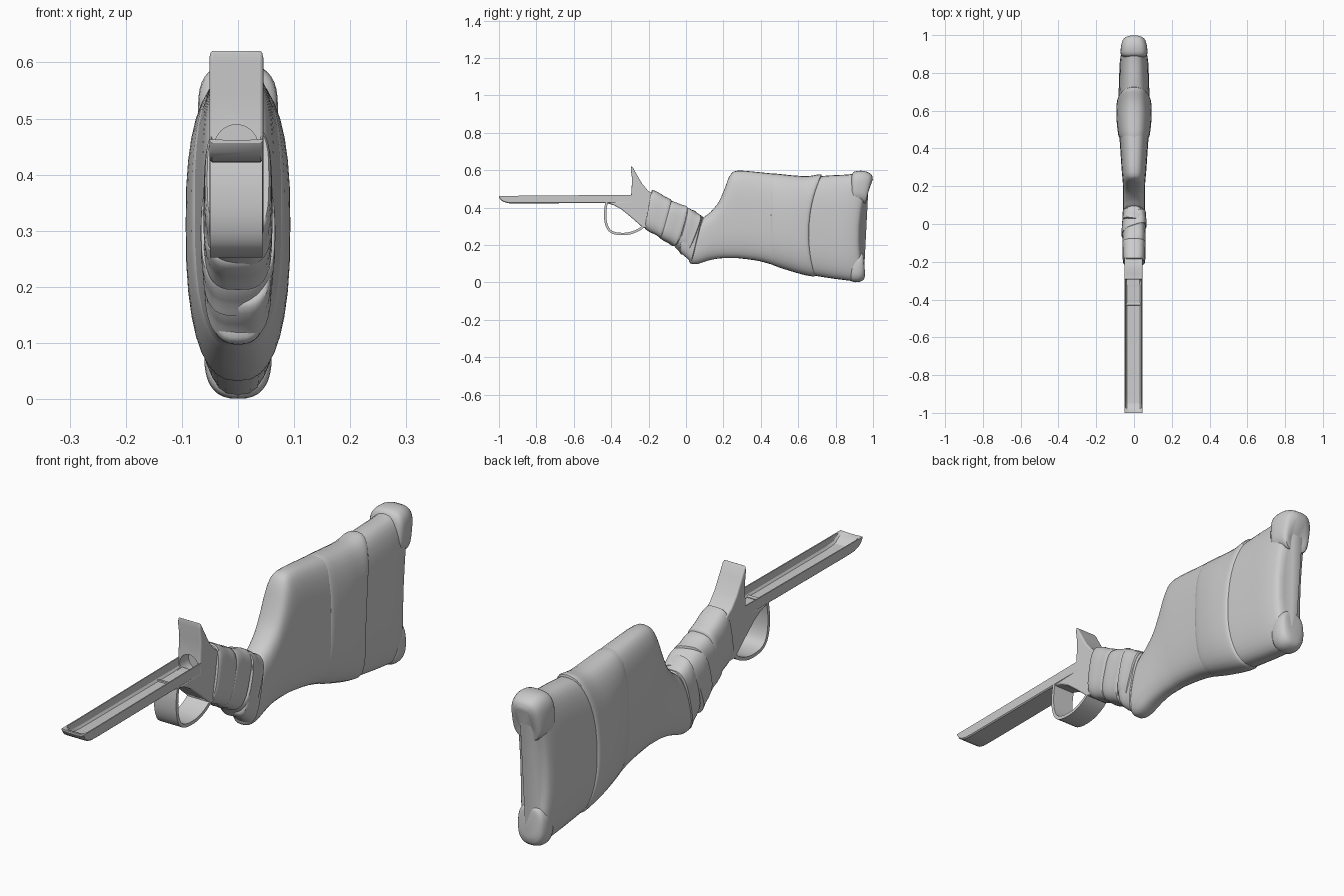
import bpy, bmesh, math
from mathutils import Vector

if "Cube" in bpy.data.objects:
    bpy.data.objects.remove(bpy.data.objects["Cube"])


def finish(name, bm, angle=40):
    bmesh.ops.recalc_face_normals(bm, faces=bm.faces[:])
    me = bpy.data.meshes.new(name)
    bm.to_mesh(me)
    bm.free()
    ob = bpy.data.objects.new(name, me)
    bpy.context.collection.objects.link(ob)
    bpy.ops.object.select_all(action='DESELECT')
    ob.select_set(True)
    bpy.context.view_layer.objects.active = ob
    bpy.ops.object.shade_smooth_by_angle(angle=math.radians(angle))
    return ob


def skin(bm, rings):
    # Bridge closed rings of points and cap both ends
    rows = [[bm.verts.new(p) for p in r] for r in rings]
    n = len(rows[0])
    for a, b in zip(rows, rows[1:]):
        for i in range(n):
            bm.faces.new((a[i], a[(i + 1) % n], b[(i + 1) % n], b[i]))
    bm.faces.new(rows[0])
    bm.faces.new(rows[-1])


def catmull(secs, steps):
    out = []
    for i in range(len(secs) - 1):
        p0, p1, p2 = secs[max(i - 1, 0)], secs[i], secs[i + 1]
        p3 = secs[min(i + 2, len(secs) - 1)]
        for k in range(steps):
            t = k / steps
            out.append([0.5 * (2 * b + (c - a) * t + (2 * a - 5 * b + 4 * c - d) * t * t
                               + (3 * b - a - 3 * c + d) * t ** 3)
                        for a, b, c, d in zip(p0, p1, p2, p3)])
    return out + [list(secs[-1])]


def loft(name, secs, power=2.8, steps=3, n=36):
    # Section: bottom y,z / top y,z / half width / forward bow / left-right skew
    rings = []
    for s in catmull([tuple(s) + (0,) * (7 - len(s)) for s in secs], steps):
        yb, zb, yt, zt, hw, bow, skew = s
        ring = []
        for i in range(n):
            a = 2 * math.pi * i / n
            c, v = math.cos(a), math.sin(a)
            u = math.copysign(abs(c) ** (2 / power), c)
            w = math.copysign(abs(v) ** (2 / power), v)
            f = (w + 1) / 2
            ring.append((u * hw, yb + (yt - yb) * f - bow * (1 - w * w) + skew * u,
                         zb + (zt - zb) * f))
        rings.append(ring)
    bm = bmesh.new()
    skin(bm, rings)
    return finish(name, bm)


def band(name, b0, t0, b1, t1, hw0, hw1, skew0=0, skew1=0):
    # Cloth strip wound round the grip, tucked in at both edges
    secs = []
    for f, k in ((0, .9), (.04, 1), (.35, 1.02), (.65, .99), (.95, 1), (1, .9)):
        b, t = Vector(b0).lerp(b1, f), Vector(t0).lerp(t1, f)
        m = (b + t) / 2
        b, t = m + (b - m) * k, m + (t - m) * k
        secs.append((*b, *t, (hw0 + (hw1 - hw0) * f) * k, 0, skew0 + (skew1 - skew0) * f))
    return loft(name, secs, 3.2, 2)


def prism(name, pts, half, cx=-.003, bevel=0):
    bm = bmesh.new()
    skin(bm, [[(cx + s * half, y, z) for y, z in pts] for s in (-1, 1)])
    ob = finish(name, bm)
    if bevel:
        m = ob.modifiers.new("bevel", 'BEVEL')
        m.width, m.segments, m.limit_method = bevel, 3, 'ANGLE'
        m.angle_limit = math.radians(40)
    return ob


# Wooden butt stock
loft("butt_stock", [
    (.015, .125, .085, .325, .046), (.022, .102, .095, .348, .056), (.06, .098, .13, .375, .057),
    (.12, .117, .175, .43, .057), (.18, .128, .208, .505, .058), (.24, .13, .235, .572, .061),
    (.29, .128, .275, .597, .065), (.40, .112, .40, .588, .073), (.52, .076, .52, .575, .081),
    (.64, .045, .64, .563, .083), (.76, .024, .77, .572, .079), (.85, .012, .87, .577, .076, .01),
    (.91, .006, .94, .588, .068, .025), (.945, .018, .98, .58, .055, .038),
    (.955, .045, .992, .555, .032, .042)])

# Cloth sleeve over the middle of the stock
loft("stock_sleeve", [
    (.45, .105, .455, .575, .074, .0), (.47, .09, .47, .582, .083, .0),
    (.56, .06, .56, .573, .0925, .01), (.64, .038, .65, .568, .0925, .025),
    (.685, .032, .715, .578, .089, .048), (.69, .04, .725, .57, .075, .048)], 2.6)

# Heel and toe pads at the rear corners
loft("heel_pad", [(.88, .45, .885, .57, .05), (.895, .43, .90, .592, .070), (.94, .425, .95, .596, .068),
                  (.96, .42, .99, .578, .056), (.962, .45, .999, .55, .03)], 3)
loft("toe_pad", [(.88, .03, .885, .14, .04), (.885, .006, .89, .155, .056), (.92, .001, .925, .16, .06),
                 (.95, .015, .945, .155, .05), (.958, .045, .95, .13, .03)], 2.6)

# Grip core and wound cloth strips
loft("grip_core", [(-.23, .31, -.20, .47, .045), (-.10, .23, -.03, .405, .053),
                   (.06, .12, .11, .34, .05)])
band("grip_wrap_front", (-.222, .287), (-.183, .497), (-.13, .235), (-.075, .44), .058, .062)
band("grip_wrap_middle", (-.145, .242), (-.09, .437), (-.065, .192), (.0, .408), .060, .061, .01, .02)
band("grip_wrap_cross", (-.06, .205), (-.01, .405), (-.015, .145), (.07, .36), .066, .063, .025, .025)
band("grip_wrap_rear", (-.03, .165), (.03, .39), (.03, .103), (.09, .352), .060, .060, -.01, 0)

# Receiver tang with upright hump
receiver = prism("receiver", [
    (-.43, .425), (-.385, .412), (-.345, .39), (-.29, .345), (-.23, .292), (-.18, .29),
    (-.16, .46), (-.205, .492), (-.235, .528), (-.265, .58), (-.283, .612), (-.293, .624),
    (-.295, .6), (-.288, .55), (-.293, .47), (-.295, .432)], .048, bevel=.007)

# Barrel recess cut in the hump
bpy.ops.mesh.primitive_cylinder_add(vertices=32, radius=.039, depth=.08,
                                    location=(-.003, -.28, .45), rotation=(math.pi / 2, 0, 0))
cutter = bpy.context.object
cutter.name = "recess_cutter"
cutter.hide_render = True
cutter.hide_viewport = True
cut = receiver.modifiers.new("recess", 'BOOLEAN')
cut.operation, cut.object = 'DIFFERENCE', cutter

# Hollow fore-end channel with a scooped tip
rings = []
for y, zb, zi, wi in ((-1, .456, .462, .030), (-.99, .440, .461, .036), (-.975, .430, .453, .040),
                      (-.95, .423, .434, .041), (-.9, .422, .430, .041), (-.43, .424, .430, .041),
                      (-.285, .424, .430, .041)):
    top = .463 + .005 * max(0, (y + .9) / .6)
    half = [(.0475, top), (.0475, zb + .004), (.043, zb)]
    inner = [(wi - .006, zi), (wi, min(zi + .008, top)), (.043, top)]
    rings.append([(-.003 + x, y, z) for x, z in half] + [(-.003 - x, y, z) for x, z in half[::-1]]
                 + [(-.003 - x, y, z) for x, z in inner[::-1]] + [(-.003 + x, y, z) for x, z in inner])
bm = bmesh.new()
skin(bm, rings)
finish("fore_end", bm, 30)

# Trigger guard strip
path = [p[:2] for p in catmull([(-.43, .435), (-.438, .38), (-.435, .32), (-.415, .275), (-.375, .255),
                                (-.31, .254), (-.25, .275), (-.205, .31)], 4)]
inside = []
for i, p in enumerate(path):
    d = Vector(path[min(i + 1, len(path) - 1)]) - Vector(path[max(i - 1, 0)])
    inside.append(tuple(Vector(p) + Vector((-d.y, d.x)).normalized() * .013))
bm = bmesh.new()
skin(bm, [[(x, *o), (x2, *o), (x2, *q), (x, *q)]
          for o, q in zip(path, inside) for x, x2 in [(-.05, .044)]])
finish("trigger_guard", bm)
